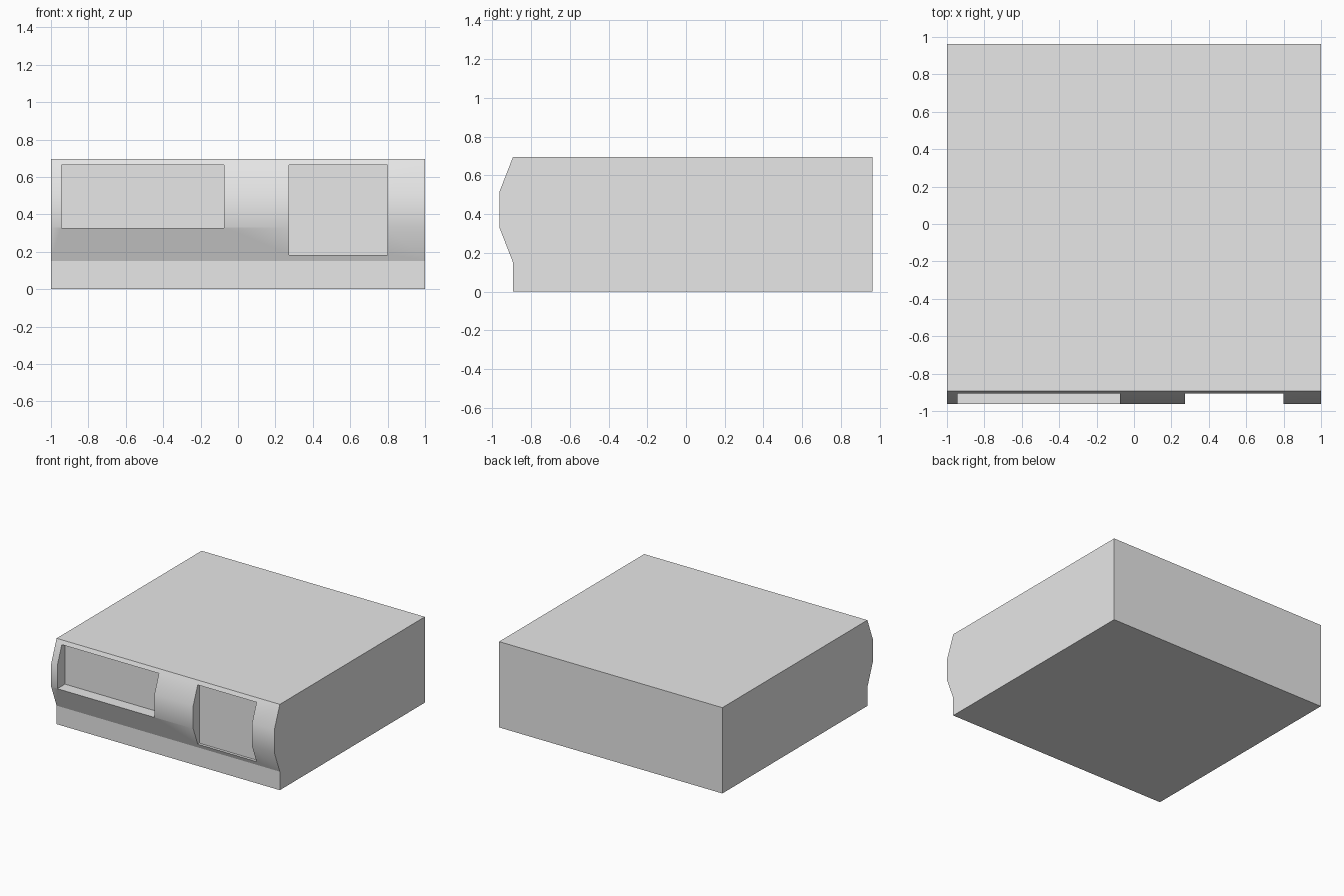
import bpy
import bmesh

cube = bpy.data.objects.get("Cube")
if cube:
    bpy.data.objects.remove(cube, do_unlink=True)

# Single plain grey for the whole casing
grey = bpy.data.materials.new("light_grey")
grey.use_nodes = True
grey.diffuse_color = (0.8, 0.8, 0.8, 1)
grey.node_tree.nodes["Principled BSDF"].inputs["Base Color"].default_value = (0.8, 0.8, 0.8, 1)

SEAM_Z = 0.15  # where the bulging fascia meets the flat plinth


def extrude_profile(name, profile, x0, x1):
    """Extrude a side profile of (y, z) points from x0 to x1."""
    bm = bmesh.new()
    face = bm.faces.new([bm.verts.new((x0, y, z)) for y, z in profile])
    out = bmesh.ops.extrude_face_region(bm, geom=[face])
    moved = [v for v in out["geom"] if isinstance(v, bmesh.types.BMVert)]
    bmesh.ops.translate(bm, verts=moved, vec=(x1 - x0, 0, 0))
    bmesh.ops.recalc_face_normals(bm, faces=bm.faces[:])
    mesh = bpy.data.meshes.new(name)
    bm.to_mesh(mesh)
    bm.free()
    mesh.materials.append(grey)
    obj = bpy.data.objects.new(name, mesh)
    bpy.context.collection.objects.link(obj)
    return obj


# Box with a faceted bulge along the front
casing = extrude_profile("casing", [
    (0.963, 0), (0.963, 0.695), (-0.893, 0.695), (-0.963, 0.515),
    (-0.963, 0.33), (-0.893, SEAM_Z), (-0.893, 0)], -1, 1)

# Two rectangular recesses: x range, z range, back plane
recesses = {
    "wide_recess": (-0.945, -0.075, 0.328, 0.663, -0.865),
    "tall_recess": (0.273, 0.80, 0.183, 0.663, -0.884),
}
bpy.context.view_layer.objects.active = casing
casing.select_set(True)
for name, (x0, x1, z0, z1, back) in recesses.items():
    cutter = extrude_profile(name, [(back, z0), (back, z1), (-1.2, z1), (-1.2, z0)], x0, x1)
    cutter.hide_render = True
    cut = casing.modifiers.new(name, "BOOLEAN")
    cut.operation = "DIFFERENCE"
    cut.solver = "EXACT"
    cut.object = cutter
    bpy.ops.object.modifier_apply(modifier=cut.name)
    bpy.data.objects.remove(cutter, do_unlink=True)

# Smooth the bulge, keeping a crisp seam above the plinth
mesh = casing.data
bpy.ops.object.shade_smooth_by_angle(angle=0.52)
for edge in mesh.edges:
    if all(abs(mesh.vertices[i].co.z - SEAM_Z) < 0.001 for i in edge.vertices):
        edge.use_edge_sharp = True
